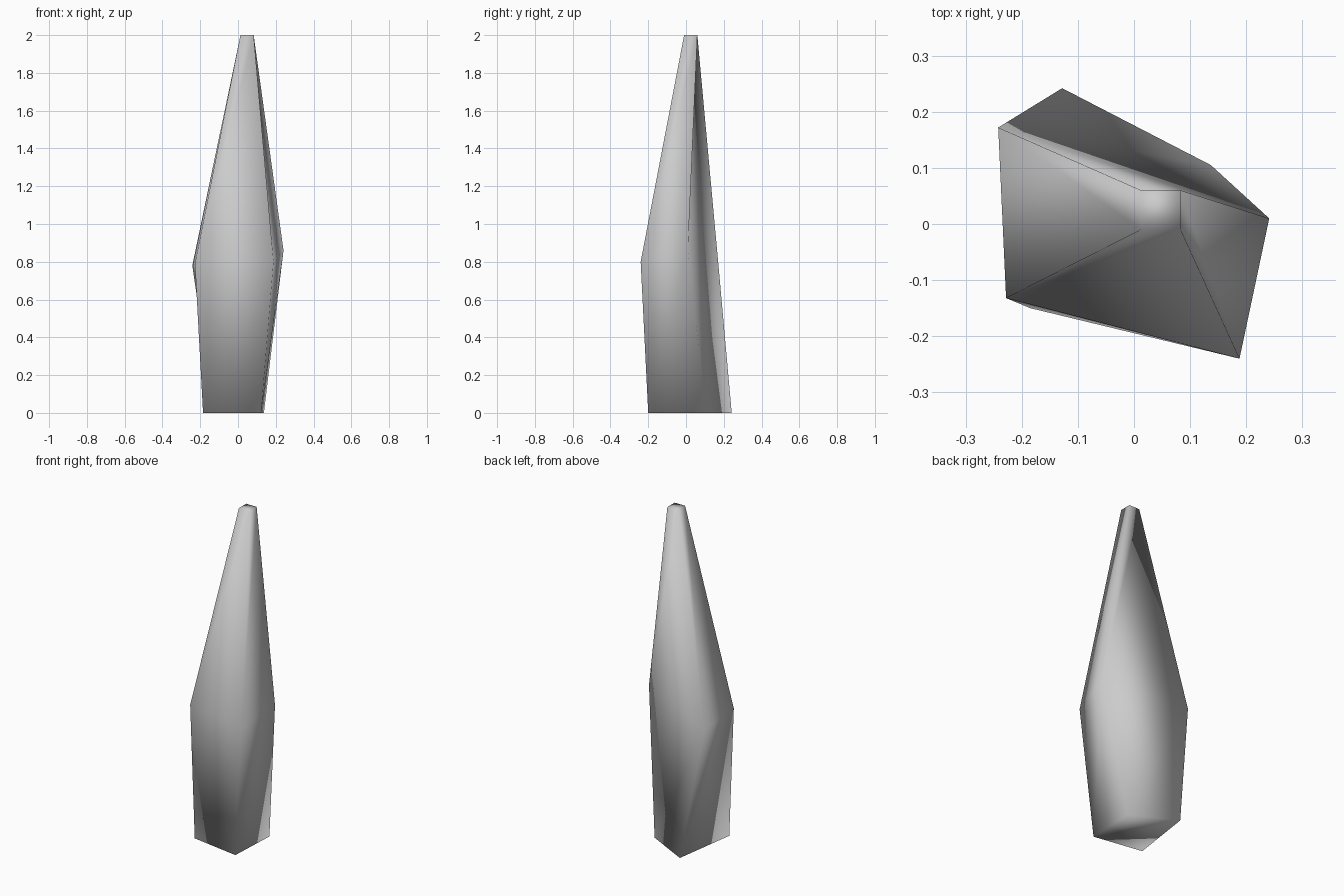
import bpy, bmesh

if "Cube" in bpy.data.objects:
    bpy.data.objects.remove(bpy.data.objects["Cube"])

# Three four-sided cross-sections: skewed base, wide waist, small square tip
base = [(-.185, -.15, 0), (.122, -.2, 0), (.137, .105, 0), (-.128, .242, 0)]
waist = [(-.228, -.132, .79), (.188, -.24, .80), (.241, .01, .86), (-.242, .172, .78)]
tip = [(.013, -.01, 2), (.083, -.01, 2), (.083, .06, 2), (.013, .06, 2)]

bm = bmesh.new()
rings = [[bm.verts.new(p) for p in ring] for ring in (base, waist, tip)]

# Side faces bridge one ring to the next
for low, high in zip(rings, rings[1:]):
    for i in range(4):
        j = (i + 1) % 4
        bm.faces.new((low[i], low[j], high[j], high[i]))

# End caps
bm.faces.new(rings[0][::-1])
bm.faces.new(rings[-1])

# The whole shard is smooth shaded, caps included
for f in bm.faces:
    f.smooth = True

mesh = bpy.data.meshes.new("crystal_shard")
bm.to_mesh(mesh)
bm.free()
bpy.context.collection.objects.link(bpy.data.objects.new("crystal_shard", mesh))
